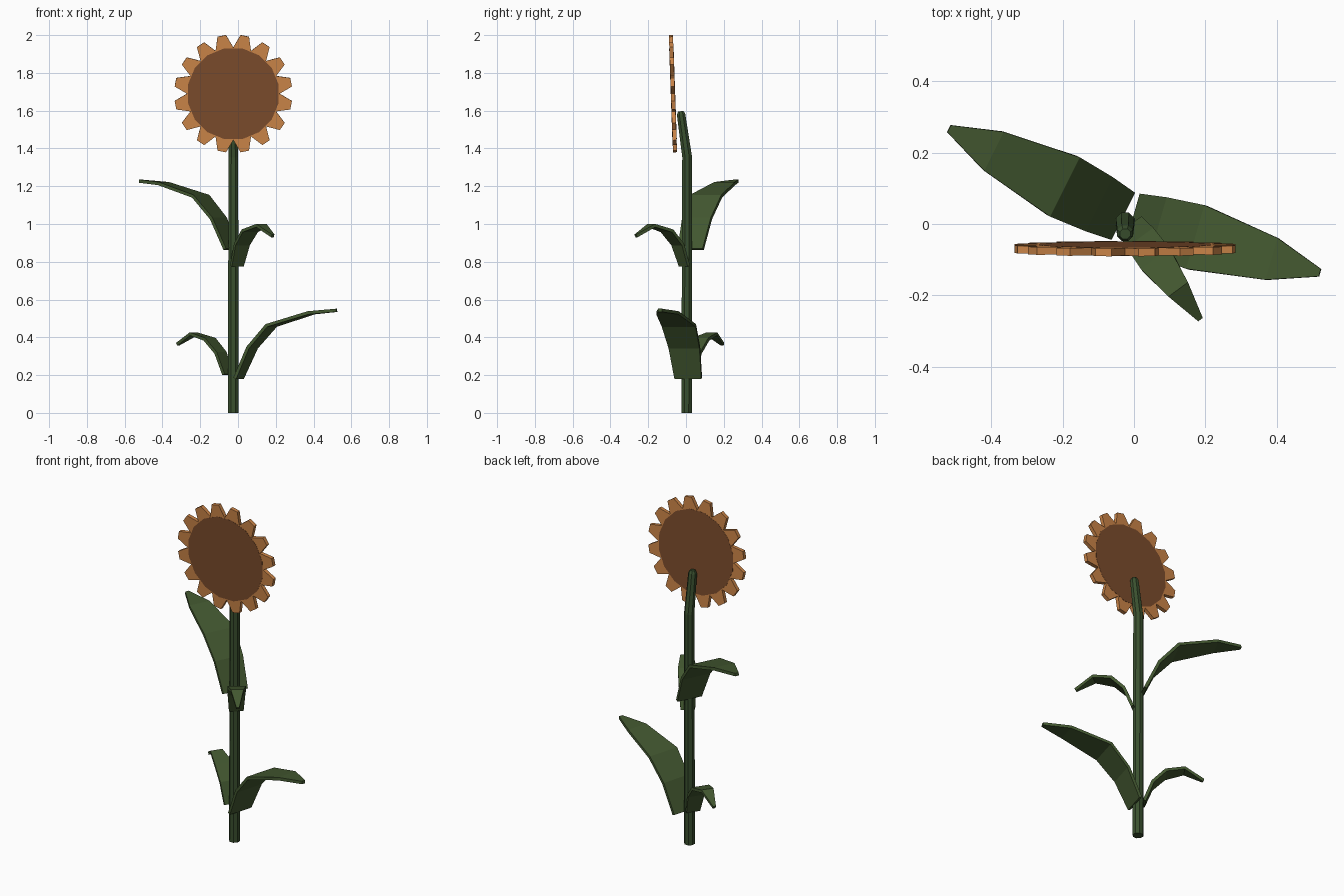
import bpy, bmesh, math
from mathutils import Vector, Matrix

if "Cube" in bpy.data.objects:
    bpy.data.objects.remove(bpy.data.objects["Cube"])


def material(name, rgb):
    m = bpy.data.materials.new(name)
    m.diffuse_color = (*rgb, 1)
    m.use_nodes = True
    m.node_tree.nodes["Principled BSDF"].inputs["Base Color"].default_value = m.diffuse_color
    return m


STEM = material("stem green", (0.042, 0.080, 0.028))
LEAF = material("leaf green", (0.056, 0.098, 0.030))
PETAL = material("petal orange", (0.60, 0.235, 0.065))
SEED = material("seed brown", (0.20, 0.072, 0.025))


def make_object(name, bm, mat):
    bmesh.ops.recalc_face_normals(bm, faces=bm.faces)
    me = bpy.data.meshes.new(name)
    bm.to_mesh(me)
    bm.free()
    me.materials.append(mat)
    ob = bpy.data.objects.new(name, me)
    bpy.context.collection.objects.link(ob)
    return ob


def prism(bm, outline, y0, y1):
    """Outline in x, z extruded along y."""
    a = [bm.verts.new((x, y0, z)) for x, z in outline]
    b = [bm.verts.new((x, y1, z)) for x, z in outline]
    bm.faces.new(a)
    bm.faces.new(b[::-1])
    n = len(a)
    for i in range(n):
        j = (i + 1) % n
        bm.faces.new((a[i], b[i], b[j], a[j]))


CX = -0.025

# Stem: eight-sided tube leaning forward at the top
bm = bmesh.new()
rings = []
for y, z, r, tilt in [(0.003, 0, 0.030, 0), (0.006, 1.355, 0.028, 0.07),
                      (-0.026, 1.58, 0.024, 0.14), (-0.028, 1.597, 0.016, 0.14)]:
    rot = Matrix.Rotation(tilt, 3, 'X')
    ring = []
    for i in range(8):
        a = math.tau * (i + 0.5) / 8
        ring.append(bm.verts.new(Vector((CX, y, z)) + rot @ Vector((r * math.cos(a), r * math.sin(a), 0))))
    rings.append(ring)
for a, b in zip(rings, rings[1:]):
    for i in range(8):
        j = (i + 1) % 8
        bm.faces.new((a[i], a[j], b[j], b[i]))
bm.faces.new(rings[0][::-1])
bm.faces.new(rings[-1])
make_object("stem", bm, STEM)

# Flower head: seed disc and sixteen petals, tilted slightly
head = Matrix.Translation((CX, -0.069, 1.69)) @ Matrix.Rotation(math.radians(2), 4, 'X')
N = 16
angles = [math.tau * (i + 0.5) / N for i in range(N)]
bm = bmesh.new()
prism(bm, [(0.245 * math.sin(a), 0.245 * math.cos(a)) for a in angles], -0.0118, 0.0118)
bm.transform(head)
make_object("seed_disc", bm, SEED)

bm = bmesh.new()
for a in angles:
    s, c = math.sin(a), math.cos(a)
    shape = [(-0.055, 0.22), (-0.023, 0.312), (0.023, 0.312), (0.055, 0.22)]
    prism(bm, [(u * c + r * s, -u * s + r * c) for u, r in shape], -0.0108, 0.0108)
bm.transform(head)
make_object("petals", bm, PETAL)

# Leaves: arched ribbons given as (reach, rise, width)
BIG = [(0, 0, 0.148), (0.075, 0.163, 0.17), (0.18, 0.28, 0.186), (0.40, 0.347, 0.122), (0.54, 0.36, 0.022)]
SMALL = [(0, 0, 0.078), (0.045, 0.115, 0.094), (0.115, 0.187, 0.100), (0.218, 0.215, 0.068), (0.32, 0.16, 0.016)]


def leaf(name, profile, base, angle):
    d = Vector((math.cos(angle), math.sin(angle), 0))
    side = Vector((-d.y, d.x, 0))
    bm = bmesh.new()
    pairs = []
    for reach, rise, w in profile:
        c = Vector(base) + d * reach + Vector((0, 0, rise))
        pairs.append((bm.verts.new(c - side * w / 2), bm.verts.new(c + side * w / 2)))
    for (a, b), (c, e) in zip(pairs, pairs[1:]):
        bm.faces.new((a, c, e, b))
    ob = make_object(name, bm, LEAF)
    mod = ob.modifiers.new("thickness", 'SOLIDIFY')
    mod.thickness = 0.017
    mod.offset = 0


leaf("lower_large_leaf", BIG, (0.003, 0.012, 0.183), math.radians(-16))
leaf("upper_large_leaf", BIG, (-0.037, 0.025, 0.867), math.radians(153.3))
leaf("upper_small_leaf", SMALL, (-0.006, -0.008, 0.777), math.radians(-53.5))
leaf("lower_small_leaf", SMALL, (-0.055, 0.015, 0.203), math.radians(146))
